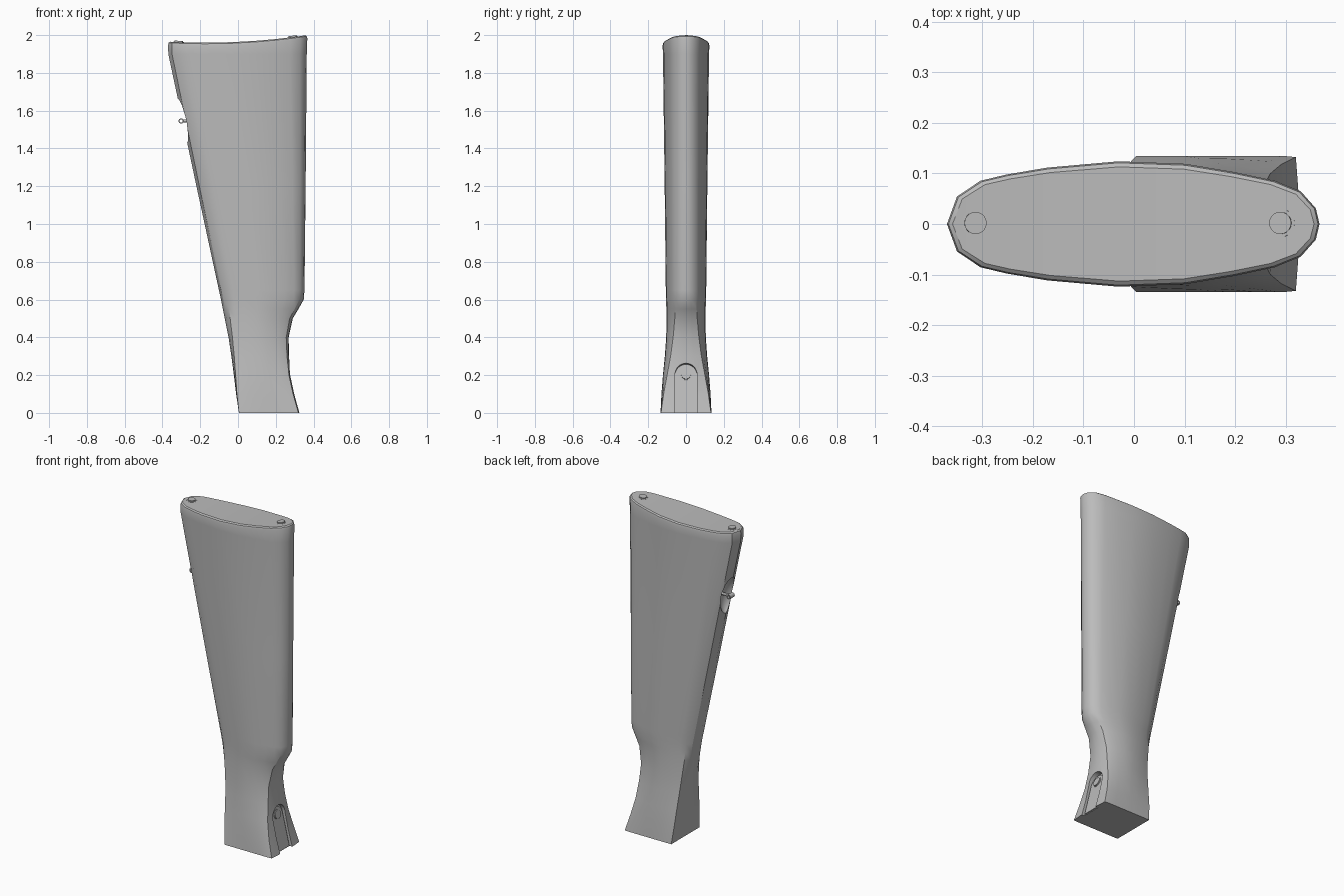
import bpy, bmesh, math
from mathutils import Matrix, Vector

cube = bpy.data.objects.get("Cube")
if cube:
    bpy.data.objects.remove(cube, do_unlink=True)

grey = bpy.data.materials.new("plain grey")
grey.use_nodes = True
grey.diffuse_color = (0.5, 0.5, 0.5, 1)
grey.node_tree.nodes["Principled BSDF"].inputs["Base Color"].default_value = (0.5, 0.5, 0.5, 1)


def make(name, bm, matrix=None):
    bmesh.ops.recalc_face_normals(bm, faces=bm.faces)
    mesh = bpy.data.meshes.new(name)
    bm.to_mesh(mesh)
    bm.free()
    mesh.materials.append(grey)
    obj = bpy.data.objects.new(name, mesh)
    bpy.context.collection.objects.link(obj)
    if matrix:
        obj.matrix_world = matrix
    return obj


def activate(obj):
    bpy.ops.object.select_all(action='DESELECT')
    obj.select_set(True)
    bpy.context.view_layer.objects.active = obj


def smooth(obj, angle=30):
    activate(obj)
    bpy.ops.object.shade_smooth_by_angle(angle=math.radians(angle))


def cut(obj, cutter):
    cutter.hide_render = True
    activate(obj)
    mod = obj.modifiers.new("cut", 'BOOLEAN')
    mod.operation, mod.solver, mod.object = 'DIFFERENCE', 'EXACT', cutter
    bpy.ops.object.modifier_apply(modifier=mod.name)
    bpy.data.objects.remove(cutter, do_unlink=True)


def cylinder(name, radius, depth, matrix, sides=20, bevel=0.0):
    bm = bmesh.new()
    bmesh.ops.create_cone(bm, cap_ends=True, segments=sides, radius1=radius,
                          radius2=radius, depth=depth)
    if bevel:
        rim = [e for e in bm.edges if all(v.co.z > 0 for v in e.verts)]
        bmesh.ops.bevel(bm, geom=rim, offset=bevel, segments=2, affect='EDGES')
    obj = make(name, bm, matrix)
    smooth(obj)
    return obj


# Half outlines (length, width as fractions): egg-shaped butt and square grip end
egg = [(0, 0), (.027, .44), (.09, .69), (.16, .79), (.27, .9), (.46, 1),
       (.64, .96), (.77, .83), (.88, .69), (.95, .52), (.99, .25), (1, 0)]
square = [(0, 0), (0, .5), (0, 1), (.12, 1), (.27, 1), (.45, 1),
          (.62, 1), (.76, 1), (.9, 1), (.985, .98), (1, .5), (1, 0)]
# Height, left edge, right edge, half width, squareness
stations = [(0, .005, .325, .135, 1), (.1, -.01, .298, .13, .85),
            (.2, -.022, .278, .122, .65), (.3, -.035, .27, .112, .45),
            (.4, -.05, .268, .105, .28), (.5, -.07, .29, .103, .12),
            (.55, -.08, .32, .104, .05), (.6, -.09, .348, .106, 0),
            (.65, -.101, .352, .107, 0), (1.2, -.22, .358, .113, 0),
            (1.9, -.369, .364, .122, 0)]


def section(left, right, width, w):
    half = [(left + (right - left) * (a[0] * (1 - w) + b[0] * w),
             width * (a[1] * (1 - w) + b[1] * w)) for a, b in zip(egg, square)]
    return half + [(x, -y) for x, y in half[-2:0:-1]]


def top_z(x):
    return 1.96 + 0.14 * (x + .17) ** 2


# Stock body, lofted through the stations with a dished, chamfered butt
bm = bmesh.new()
rings = [[bm.verts.new((x, y, z)) for x, y in section(l, r, w, s)]
         for z, l, r, w, s in stations]
for inset, drop in ((0, .018), (.003, .006), (.011, 0)):
    rings.append([bm.verts.new((x, y, top_z(x) - drop)) for x, y in
                  section(-.37 + inset, .367 - inset, .124 - inset, 0)])
count = len(rings[0])
for low, high in zip(rings, rings[1:]):
    for i in range(count):
        j = (i + 1) % count
        bm.faces.new((low[i], low[j], high[j], high[i]))
bm.faces.new(rings[0])
cap = rings[-1]
for i in range(count // 2):
    strip = [cap[i], cap[i + 1], cap[count - i - 1], cap[(count - i) % count]]
    bm.faces.new(list(dict.fromkeys(strip)))
stock = make("stock_body", bm)

# Scooped recess for the sling swivel
bm = bmesh.new()
bmesh.ops.create_uvsphere(bm, u_segments=32, v_segments=20, radius=1)
lean = Matrix.Rotation(math.radians(-12), 4, 'Y')
scoop = make("scoop_cutter", bm, Matrix.Translation((-.302, 0, 1.545)) @ lean
             @ Matrix.Diagonal((.06, .062, .12, 1)))
cut(stock, scoop)

# Tang slot and the plate lying in it
tilt = Matrix.Translation((.325, 0, 0)) @ Matrix.Rotation(math.radians(-13.5), 4, 'Y')


def arch(name, half, top, bottom, x0, x1):
    bm = bmesh.new()
    outline = [(-half, bottom), (half, bottom)]
    for k in range(17):
        a = math.pi * k / 16
        outline.append((half * math.cos(a), top - half + half * math.sin(a)))
    face = bm.faces.new([bm.verts.new((x0, y, z)) for y, z in outline])
    new = bmesh.ops.extrude_face_region(bm, geom=[face])["geom"]
    bmesh.ops.translate(bm, vec=(x1 - x0, 0, 0),
                        verts=[v for v in new if isinstance(v, bmesh.types.BMVert)])
    return make(name, bm, tilt)


cut(stock, arch("slot_cutter", .058, .268, -.1, -.018, .1))
smooth(stock)
smooth(arch("tang_plate", .05, .258, .008, -.03, -.012))
turn_x = Matrix.Rotation(math.pi / 2, 4, 'Y')
cylinder("tang_screw", .03, .014, tilt @ Matrix.Translation((-.012, 0, .212)) @ turn_x,
         bevel=.004)

# Butt screws
for name, x in (("lower_butt_screw", -.314), ("upper_butt_screw", .291)):
    slope = Matrix.Rotation(-math.atan(.28 * (x + .17)), 4, 'Y')
    cylinder(name, .028, .03, Matrix.Translation((x, .002, top_z(x) - .008)) @ slope,
             bevel=.006)

# Sling swivel: a stud with a cross tube
cylinder("swivel_stud", .008, .08, Matrix.Translation((-.25, 0, 1.545)) @ turn_x, 12)
bm = bmesh.new()
loops = []
for radius, y in ((.014, -.02), (.014, .02), (.008, .02), (.008, -.02)):
    loops.append([bm.verts.new((radius * math.cos(a), y, radius * math.sin(a)))
                  for a in (math.tau * k / 16 for k in range(16))])
for a, b in zip(loops, loops[1:] + loops[:1]):
    for i in range(16):
        bm.faces.new((a[i], a[i - 1], b[i - 1], b[i]))
smooth(make("swivel_tube", bm, Matrix.Translation((-.301, 0, 1.545))))
